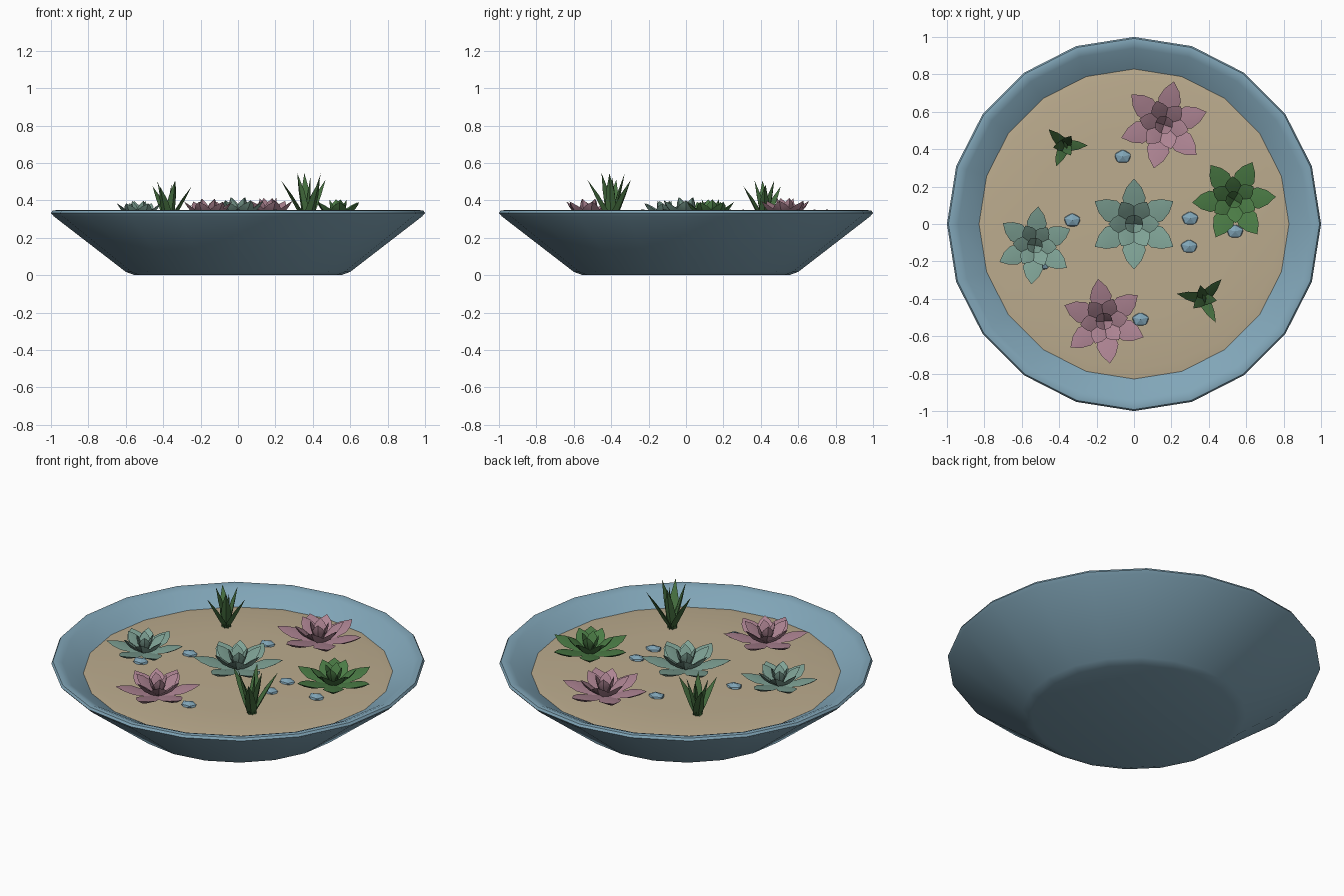
import bpy, bmesh
from math import sin, cos, pi, radians
from mathutils import Matrix, Vector

if "Cube" in bpy.data.objects:
    bpy.data.objects.remove(bpy.data.objects["Cube"])


def material(name, rgb):
    m = bpy.data.materials.new(name)
    m.diffuse_color = (*rgb, 1)
    m.use_nodes = True
    m.node_tree.nodes["Principled BSDF"].inputs["Base Color"].default_value = m.diffuse_color
    return m


GLAZE = material("blue_glaze", (.22, .38, .48))
SAND = material("sand", (.50, .41, .27))
TEAL = material("teal_leaf", (.21, .36, .30))
PINK = material("pink_leaf", (.42, .23, .29))
GREEN = material("green_leaf", (.07, .20, .06))
DARK = material("dark_leaf", (.06, .16, .05))


def finish(bm, name, mat, smooth=None):
    bmesh.ops.recalc_face_normals(bm, faces=bm.faces)
    me = bpy.data.meshes.new(name)
    bm.to_mesh(me)
    bm.free()
    me.materials.append(mat)
    ob = bpy.data.objects.new(name, me)
    bpy.context.collection.objects.link(ob)
    if smooth:
        bpy.ops.object.select_all(action='DESELECT')
        ob.select_set(True)
        bpy.context.view_layer.objects.active = ob
        bpy.ops.object.shade_smooth_by_angle(angle=radians(smooth))
    return ob


def lathe(name, profile, mat, sides=20):
    bm = bmesh.new()
    vs = [bm.verts.new((r, 0, z)) for r, z in profile]
    edges = [bm.edges.new(p) for p in zip(vs, vs[1:])]
    bmesh.ops.spin(bm, geom=vs + edges, axis=(0, 0, 1), cent=(0, 0, 0),
                   steps=sides, angle=2 * pi)
    bmesh.ops.remove_doubles(bm, verts=bm.verts, dist=1e-4)
    return finish(bm, name, mat, 40)


def add_leaf(bm, base, azimuth, elev, length, width, shape, curl=0.0, thick=.16):
    """Pointed leaf with a diamond cross-section; shape = (t, relative width)."""
    rot = (Matrix.Translation(Vector(base)) @ Matrix.Rotation(azimuth, 4, 'Z')
           @ Matrix.Rotation(-elev, 4, 'Y'))
    rings = []
    for t, w in shape:
        x, z, h = length * t, curl * length * t * t, width * w / 2
        k = thick * width * w
        pts = [(x, -h, z + k * .3), (x, 0, z + k * .6), (x, h, z + k * .3), (x, 0, z - k)]
        rings.append([bm.verts.new(rot @ Vector(p)) for p in pts])
    for a, b in zip(rings, rings[1:]):
        for i in range(4):
            j = (i + 1) % 4
            bm.faces.new((a[i], a[j], b[j], b[i]))
    tip = bm.verts.new(rot @ Vector((length, 0, curl * length)))
    for i in range(4):
        bm.faces.new((rings[-1][i], rings[-1][(i + 1) % 4], tip))
    bm.faces.new(rings[0])


PETAL = [(0, .35), (.3, .72), (.58, 1), (.8, .66)]
BLADE = [(0, .8), (.3, 1), (.65, .72)]


def rosette(name, x, y, R, turn, mat):
    bm = bmesh.new()
    # tiers: count, angle offset, elevation, length, width
    for n, off, elev, ln, w in ((6, 0, 9, 1.0, .50), (6, 30, 33, .70, .40),
                                (4, 10, 62, .54, .30)):
        for i in range(n):
            add_leaf(bm, (x, y, .29), radians(turn + off) + 2 * pi * i / n,
                     radians(elev), R * ln, R * w, PETAL, .1)
    finish(bm, name, mat, 30)


def spiky(name, x, y, length, angles):
    bm = bmesh.new()
    for a in angles:
        add_leaf(bm, (x, y, .275), radians(a), radians(62), length, .06, BLADE, -.06, .22)
        add_leaf(bm, (x, y, .275), radians(a + 55), radians(77), length * 1.02, .06,
                 BLADE, -.04, .22)
    add_leaf(bm, (x, y, .275), radians(20), radians(86), length * .9, .05, BLADE, 0, .22)
    finish(bm, name, DARK, 30)


# bowl and sand
lathe("bowl", [(0, 0), (.55, 0), (.60, .018), (.985, .315), (1.0, .332), (.992, .345),
               (.972, .348), (.94, .335), (.82, .268), (.55, .06), (0, .06)], GLAZE)
lathe("sand", [(0, .285), (.5, .283), (.78, .279), (.835, .272), (.80, .25), (0, .25)], SAND)

# rosette succulents
for args in (("centre_rosette", 0, 0, .25, 30, TEAL),
             ("left_rosette", -.53, -.115, .215, 25, TEAL),
             ("front_rosette", -.16, -.52, .235, 38, PINK),
             ("back_rosette", .16, .53, .245, 17, PINK),
             ("right_rosette", .535, .13, .23, 4, GREEN)):
    rosette(*args)

# upright spiky plants
spiky("front_spiky_plant", .37, -.40, .275, (169, 47, -62))
spiky("back_spiky_plant", -.37, .42, .235, (135, 0, -113))

# half-buried pebbles
for n, (x, y) in enumerate([(.30, .03), (.295, -.12), (-.06, .36), (-.33, .02),
                            (.035, -.51), (.54, -.04), (-.49, -.21)]):
    bm = bmesh.new()
    bmesh.ops.create_icosphere(bm, subdivisions=1, radius=.05,
                               matrix=Matrix.Translation((x, y, .283))
                               @ Matrix.Diagonal((1, .8, .45, 1))
                               @ Matrix.Rotation(pi / 2, 4, 'Z'))
    finish(bm, f"pebble_{n + 1}", GLAZE)
